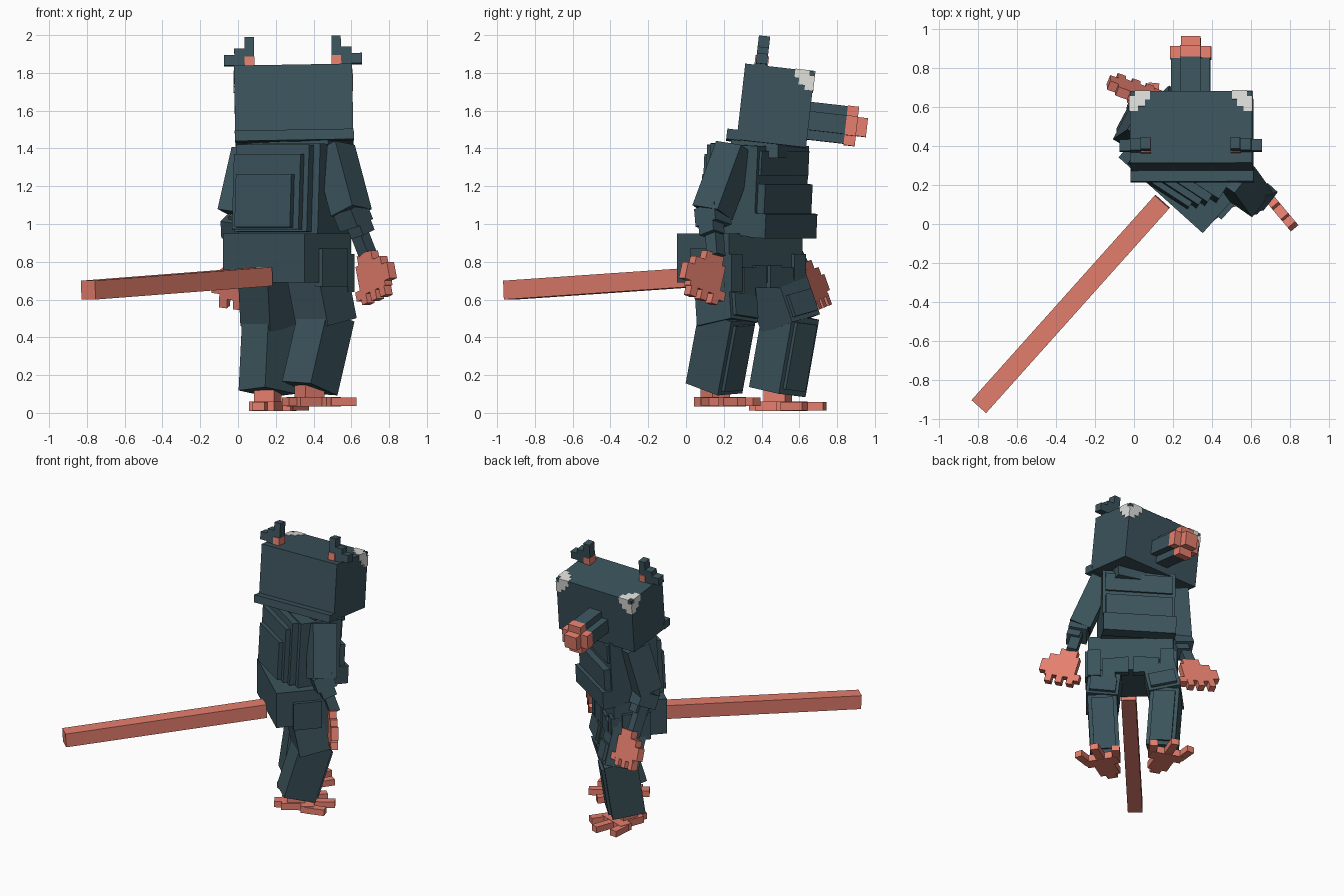
import bpy, bmesh
from math import radians
from mathutils import Matrix, Vector


def material(name, rgb):
    m = bpy.data.materials.new(name)
    m.diffuse_color = (*rgb, 1)
    return m


FUR = material("slate_fur", (0.044, 0.087, 0.106))
SKIN = material("pink_skin", (0.78, 0.21, 0.155))
WHITE = material("eye_white", (0.74, 0.74, 0.72))


def frame(loc, yaw=0, pitch=0, roll=0):
    return (Matrix.Translation(loc) @ Matrix.Rotation(radians(yaw), 4, 'Z')
            @ Matrix.Rotation(radians(pitch), 4, 'X')
            @ Matrix.Rotation(radians(roll), 4, 'Y'))


def boxes(name, mat, mtx, parts):
    """One object made of boxes given as (centre, size[, yaw]) in a local frame."""
    bm = bmesh.new()
    for c, s, *yaw in parts:
        bmesh.ops.create_cube(bm, size=1, matrix=mtx @ frame(c, *yaw)
                              @ Matrix.Diagonal((*s, 1)))
    me = bpy.data.meshes.new(name)
    bm.to_mesh(me)
    bm.free()
    me.materials.append(mat)
    ob = bpy.data.objects.new(name, me)
    bpy.context.collection.objects.link(ob)
    return ob


def limb(name, mat, p0, p1, w, d, yaw, extra=()):
    """Box running from p0 to p1, its sides turned by yaw; extra boxes ride along."""
    p0, p1 = Vector(p0), Vector(p1)
    z = (p0 - p1).normalized()
    x = Matrix.Rotation(radians(yaw), 3, 'Z') @ Vector((1, 0, 0))
    x = (x - z * x.dot(z)).normalized()
    m = Matrix((x, z.cross(x), z)).transposed().to_4x4()
    m.translation = (p0 + p1) / 2
    return boxes(name, mat, m, [((0, 0, 0), (w, d, (p0 - p1).length)), *extra])


# Head with a ridge along the lower back edge
head = frame((0.295, 0.474, 1.622), 0, -6.5, -1)
boxes("head", FUR, head, [((0, 0, 0), (0.625, 0.37, 0.405)),
                          ((0, -0.205, -0.178), (0.63, 0.07, 0.055))])

# Snout and nose: stepped cross sections
boxes("snout", FUR, head, [((-0.005, 0.27, -0.055), (0.2, 0.22, 0.1)),
                           ((-0.005, 0.27, -0.055), (0.1, 0.22, 0.2))])
boxes("nose", SKIN, head, [((-0.005, 0.41, -0.057), (0.21, 0.06, 0.105)),
                           ((-0.005, 0.41, -0.057), (0.105, 0.06, 0.21)),
                           ((-0.005, 0.466, -0.057), (0.1, 0.055, 0.1))])

# Ears and eyes, mirrored on the head; each eye is a ring of plates round a corner
for s, side in ((-1, "left"), (1, "right")):
    boxes(side + "_ear", FUR, head, [((s * 0.23, -0.10, 0.28), (0.05, 0.06, 0.16)),
                                     ((s * 0.28, -0.10, 0.25), (0.06, 0.06, 0.1)),
                                     ((s * 0.335, -0.10, 0.238), (0.06, 0.06, 0.055))])
    boxes(side + "_inner_ear", SKIN, head, [((s * 0.23, -0.10, 0.228), (0.051, 0.072, 0.055))])
    eye = []
    for u0, u1, v0, v1 in ((0.028, 0.105, 0, 0.045), (0, 0.045, 0.028, 0.105),
                           (0.028, 0.08, 0.028, 0.08)):
        u, v, a, b = (u0 + u1) / 2, (v0 + v1) / 2, u1 - u0, v1 - v0
        eye += [((s * (0.315 - u), 0.187 - v, 0.203), (a, b, 0.006)),
                ((s * (0.315 - u), 0.186, 0.205 - v), (a, 0.006, b)),
                ((s * 0.313, 0.187 - u, 0.205 - v), (0.006, a, b))]
    boxes(side + "_eye", WHITE, head, eye)

# Torso with stepped belly and back plates
boxes("neck", FUR, frame((0.31, 0.42, 1.41), -16), [((0, 0, 0), (0.42, 0.26, 0.12))])
chest = frame((0.30, 0.38, 1.18), -33, -3)
boxes("torso", FUR, chest, [((0, 0, 0), (0.5, 0.3, 0.48))])
boxes("belly_plates", FUR, chest, [((0, 0.16, -0.04), (0.46, 0.07, 0.16)),
                                   ((0, 0.17, -0.18), (0.50, 0.10, 0.13)),
                                   ((0, 0.15, 0.15), (0.46, 0.03, 0.13))])
boxes("back_plates", FUR, chest, [((-0.02, -0.165, 0.0), (0.46, 0.06, 0.46)),
                                  ((-0.03, -0.205, -0.02), (0.42, 0.05, 0.40)),
                                  ((-0.03, -0.235, -0.07), (0.35, 0.05, 0.28))])

# Pelvis with hanging fur tufts
pelvis = frame((0.26, 0.285, 0.82), -42)
boxes("pelvis", FUR, pelvis, [((0, 0, 0), (0.58, 0.37, 0.26))])
boxes("pelvis_tufts", FUR, pelvis,
      [((s * x, 0.18, z), (0.09, 0.05, h))
       for s in (-1, 1) for x, z, h in ((0.06, -0.10, 0.12), (0.15, -0.13, 0.16), (0.25, -0.08, 0.2))]
      + [((s * 0.29, 0.03, -0.05), (0.05, 0.2, 0.2)) for s in (-1, 1)])

# Tail
limb("tail", SKIN, (0.145, 0.115, 0.722), (-0.793, -0.933, 0.65), 0.1, 0.1, -42)

# Arms: shoulder, elbow, wrist
arms = {"right": ((0.51, 0.265, 1.40), (0.60, 0.14, 1.06), (0.69, 0.16, 0.83), -38),
        "left": ((0.07, 0.52, 1.38), (-0.005, 0.47, 1.05), (0.01, 0.62, 0.75), -28)}
for side, (sh, el, wr, yaw) in arms.items():
    limb(side + "_upper_arm", FUR, sh, el, 0.15, 0.17, yaw)
    limb(side + "_forearm", FUR, el, wr, 0.07, 0.07, yaw,
         [((0, 0, 0.10), (0.13, 0.14, 0.10)), ((0.02, 0, 0.03), (0.09, 0.1, 0.07))])

# Hands: palm, three fingers, a thumb and a small outer finger
for side, m in (("right", frame((0.72, 0.10, 0.725), -50, 0, -16)),
                ("left", frame((0.01, 0.672, 0.675), -22, 18, 8))):
    s = 1 if side == "right" else -1
    boxes(side + "_hand", SKIN, m,
          [((0, 0, 0), (0.21, 0.05, 0.16)), ((-s * 0.02, 0, 0.095), (0.12, 0.05, 0.07)),
           ((s * 0.12, 0, -0.01), (0.06, 0.05, 0.09)),
           ((-s * 0.12, 0, -0.075), (0.05, 0.05, 0.05))]
          + [((x, 0, -0.10), (0.045, 0.05, 0.06)) for x in (-0.085, -0.005, 0.07)])

# Legs: hip, knee, ankle
legs = {"right": ((0.41, 0.20, 0.78), (0.47, 0.22, 0.47), (0.38, 0.148, 0.13), -40),
        "left": ((0.16, 0.45, 0.78), (0.175, 0.555, 0.47), (0.155, 0.483, 0.11), -46)}
for side, (hip, knee, ankle, yaw) in legs.items():
    limb(side + "_thigh", FUR, hip, knee, 0.22, 0.24, yaw,
         [((0, 0.10, -0.08), (0.18, 0.08, 0.12))])
    up = Vector(knee) + Vector((0, 0, 0.05))
    limb(side + "_shin", FUR, up, ankle, 0.20, 0.23, yaw,
         [((0, 0.02, 0.0), (0.15, 0.23, 0.36))])

# Feet: heel, sole and splayed toes
for side, m in (("right", frame((0.395, 0.165, 0.06), -58)),
                ("left", frame((0.165, 0.505, 0.035), -20))):
    boxes(side + "_foot", SKIN, m,
          [((0, -0.02, 0.06), (0.11, 0.12, 0.12)), ((0, -0.01, 0), (0.14, 0.22, 0.05)),
           ((0, 0.06, 0), (0.23, 0.09, 0.05)), ((0, 0.15, 0), (0.055, 0.19, 0.045)),
           ((0.115, 0.115, 0), (0.055, 0.14, 0.045), -15),
           ((-0.115, 0.115, 0), (0.055, 0.14, 0.045), 15),
           ((0, -0.14, 0), (0.07, 0.06, 0.045))])
